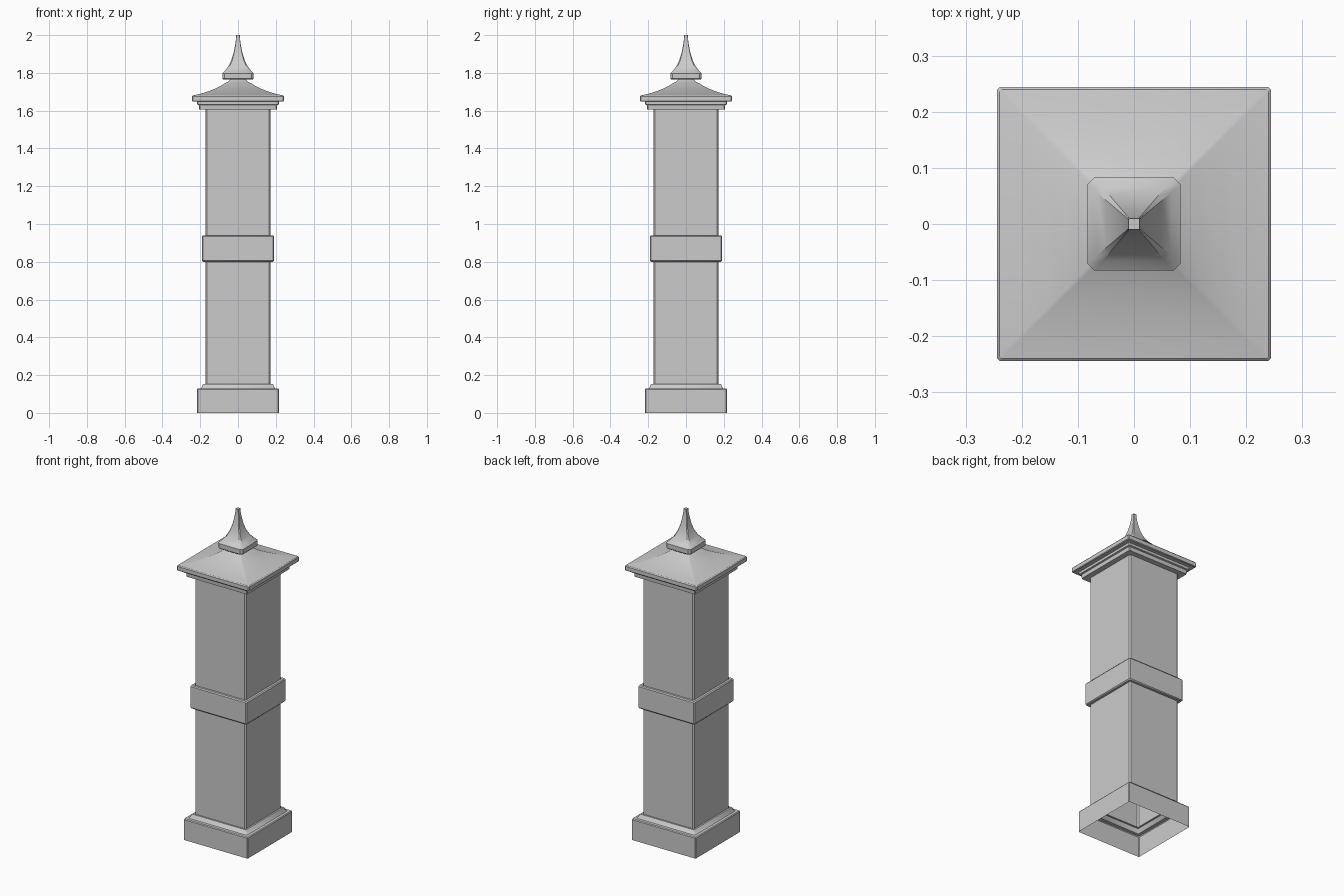
import bpy, bmesh

if "Cube" in bpy.data.objects:
    bpy.data.objects.remove(bpy.data.objects["Cube"])


def ring(bm, half, cut, z):
    """Square cross-section with chamfered corners."""
    a, b = half, half - cut
    pts = [(a, -b), (a, b), (b, a), (-b, a), (-a, b), (-a, -b), (-b, -a), (b, -a)]
    return [bm.verts.new((x, y, z)) for x, y in pts]


def square_loft(name, profile, cut, close_top=False):
    """Sweep a (half width, height) profile around a chamfered square."""
    bm = bmesh.new()
    rings = [ring(bm, h, min(cut, h * 0.15), z) for h, z in profile]
    for lo, hi in zip(rings, rings[1:]):
        for i in range(8):
            j = (i + 1) % 8
            bm.faces.new((lo[i], lo[j], hi[j], hi[i]))
    if close_top:
        bm.faces.new(rings[-1])
    me = bpy.data.meshes.new(name)
    bm.to_mesh(me)
    bm.free()
    ob = bpy.data.objects.new(name, me)
    bpy.context.collection.objects.link(ob)
    bpy.ops.object.select_all(action='DESELECT')
    ob.select_set(True)
    bpy.context.view_layer.objects.active = ob
    bpy.ops.object.shade_smooth_by_angle(angle=0.6)
    return ob


SHAFT = 0.173

# Hollow plinth, open underneath, with a small moulding
square_loft("base", [(0.217, 0), (0.217, 0.124), (0.213, 0.129), (0.197, 0.13),
                     (0.19, 0.139), (0.187, 0.149), (0.183, 0.153), (SHAFT, 0.153)], 0.004)

# Two shaft lengths
square_loft("lower_shaft", [(SHAFT, 0.153), (SHAFT, 0.803)], 0.008)
square_loft("upper_shaft", [(SHAFT, 0.938), (SHAFT, 1.607)], 0.008)

# Middle band
square_loft("middle_band", [(SHAFT, 0.80), (0.186, 0.80), (0.191, 0.806), (0.191, 0.934),
                            (0.186, 0.94), (SHAFT, 0.94)], 0.005)

# Stepped cornice and concave roof
square_loft("cornice", [(SHAFT, 1.607), (0.206, 1.607), (0.208, 1.63), (0.217, 1.633),
                        (0.217, 1.648), (0.24, 1.648), (0.244, 1.652), (0.244, 1.675),
                        (0.24, 1.68)], 0.005)
square_loft("roof", [(0.24, 1.68), (0.20, 1.689), (0.16, 1.701), (0.12, 1.717),
                     (0.09, 1.732), (0.07, 1.745), (0.05, 1.755), (0.042, 1.765)], 0.005)

# Pointed finial with a flat tip
square_loft("finial", [(0.042, 1.765), (0.079, 1.765), (0.083, 1.77), (0.083, 1.798),
                       (0.066, 1.815), (0.05, 1.838), (0.036, 1.866), (0.025, 1.9),
                       (0.017, 1.938), (0.012, 1.97), (0.01, 2.0)], 0.012, True)
